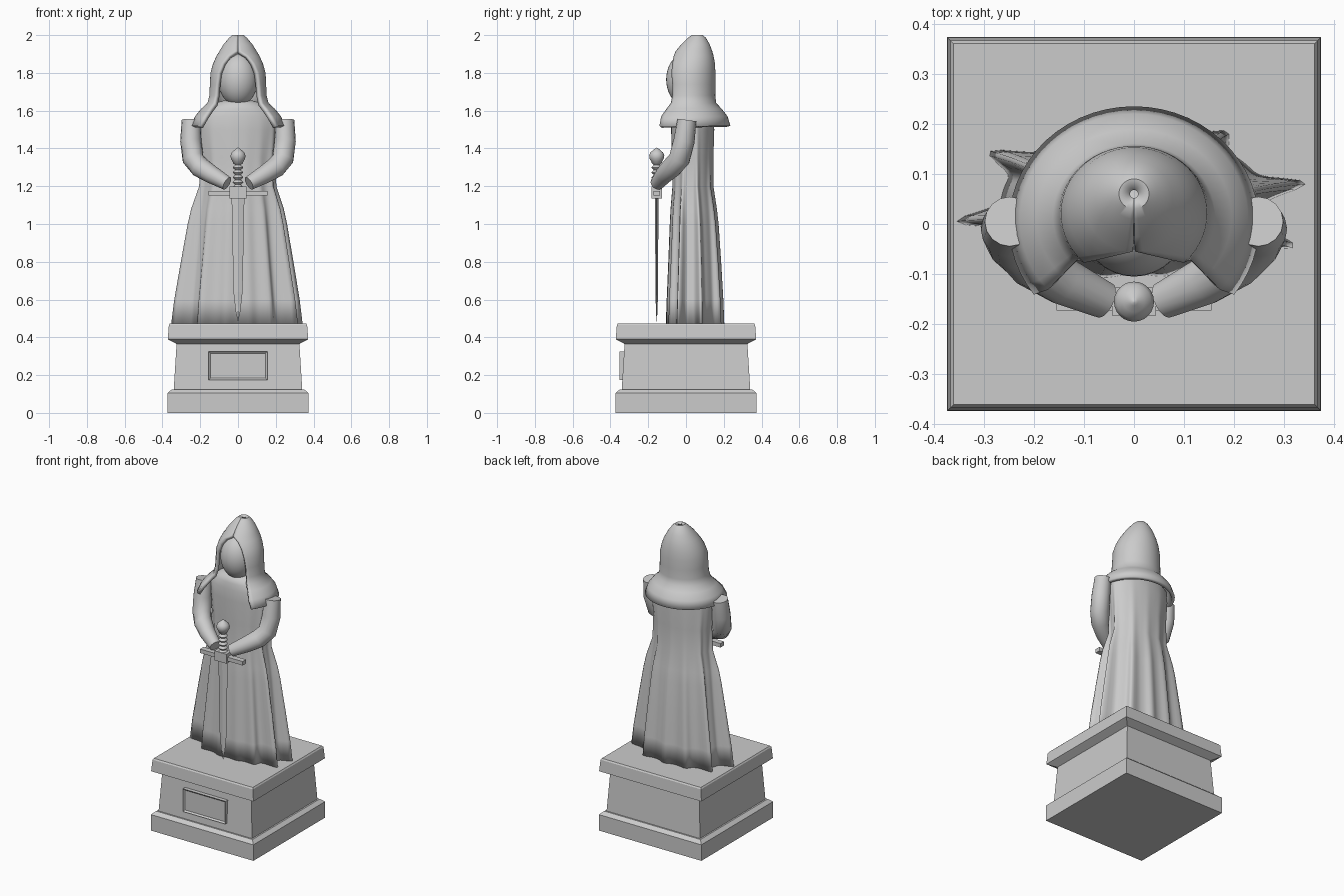
import bpy, bmesh, math
from mathutils import Vector

if "Cube" in bpy.data.objects:
    bpy.data.objects.remove(bpy.data.objects["Cube"], do_unlink=True)

stone = bpy.data.materials.new("grey_stone")
stone.use_nodes = True
GREY = (0.6, 0.6, 0.6, 1)
stone.diffuse_color = GREY
stone.node_tree.nodes["Principled BSDF"].inputs["Base Color"].default_value = GREY


def finish(name, bm, angle=None):
    """Turn a bmesh into a stone object, smooth below the given angle."""
    mesh = bpy.data.meshes.new(name)
    bm.to_mesh(mesh)
    bm.free()
    ob = bpy.data.objects.new(name, mesh)
    bpy.context.collection.objects.link(ob)
    mesh.materials.append(stone)
    if angle:
        bpy.ops.object.select_all(action='DESELECT')
        ob.select_set(True)
        bpy.context.view_layer.objects.active = ob
        bpy.ops.object.shade_smooth_by_angle(angle=math.radians(angle))
    return ob


def loft(name, rings, angle=None, closed=True):
    """Skin counter-clockwise rings from bottom to top."""
    bm = bmesh.new()
    rows = [[bm.verts.new(p) for p in ring] for ring in rings]
    n = len(rows[0])
    for low, high in zip(rows, rows[1:]):
        for j in range(n if closed else n - 1):
            k = (j + 1) % n
            bm.faces.new((low[j], low[k], high[k], high[j]))
    if closed:
        bm.faces.new(rows[0][::-1])
        bm.faces.new(rows[-1])
    return finish(name, bm, angle)


def oval(z, a, b, cy=0, n=24, phase=0):
    turn = [phase + math.tau * i / n for i in range(n)]
    return [(a * math.cos(t), cy + b * math.sin(t), z) for t in turn]


def square(z, half):
    r = half * math.sqrt(2)
    return oval(z, r, r, 0, 4, math.pi / 4)


def box(name, size, centre):
    bm = bmesh.new()
    bmesh.ops.create_cube(bm, size=1)
    bmesh.ops.scale(bm, vec=size, verts=bm.verts)
    bmesh.ops.translate(bm, vec=centre, verts=bm.verts)
    return bm


# Pedestal
loft("pedestal", [square(z, h) for z, h in (
    (0, .373), (.105, .373), (.125, .35), (.125, .34), (.365, .325),
    (.385, .363), (.39, .372), (.465, .366), (.474, .36))])

# Plaque with a raised frame and a recessed panel
bm = box("plaque", (.31, .04, .15), (0, -.332, .25))
front = [f for f in bm.faces if f.normal.y < -.9]
bmesh.ops.inset_region(bm, faces=front, thickness=.014)
bmesh.ops.translate(bm, vec=(0, .009, 0), verts=front[0].verts)
finish("plaque", bm)

# Robe: oval sections with folds that deepen toward the hem (angle, height, width)
FOLDS = [(.21, .32, .11), (-.48, .36, .11), (math.pi + .2, .36, .11),
         (math.pi - .58, .3, .12), (.97, .22, .12), (1.5, .13, .12),
         (2.0, .15, .13), (-.95, .16, .13), (-1.35, .06, .12),
         (-1.8, .08, .13), (-2.3, .18, .14)]


def fold(t):
    total = 0
    for at, height, width in FOLDS:
        d = (t - at + math.pi) % math.tau - math.pi
        total += height * math.exp(-(d / width) ** 2)
    return total


def robe_ring(z, a, b, cy, depth, n=128):
    ring = []
    for i in range(n):
        t = math.tau * i / n
        s = 1 + depth * fold(t)
        ring.append((a * s * math.cos(t), cy + b * s * math.sin(t), z))
    return ring


robe = loft("robe", [robe_ring(*r) for r in (
    (.474, .265, .142, .043, 1), (.6, .255, .138, .043, .97),
    (.8, .235, .13, .042, .87), (1.0, .217, .122, .04, .7),
    (1.08, .208, .117, .038, .6), (1.2, .188, .106, .035, .32),
    (1.35, .192, .108, .035, .16), (1.5, .207, .114, .035, .06),
    (1.57, .205, .112, .035, 0), (1.61, .175, .1, .03, 0),
    (1.64, .125, .085, .025, 0), (1.655, .07, .05, .02, 0))], 180)

# Hood and mantle: one shell, open down the front
def hood_ring(z, a, b, cy, gap, n=40):
    g = math.asin(gap / a)
    start, sweep = -math.pi / 2 + g, math.tau - 2 * g
    turn = [start + sweep * i / n for i in range(n + 1)]
    return [(a * math.cos(t), cy + b * math.sin(t), z) for t in turn]


hood = loft("hood", [hood_ring(*r) for r in (
    (1.52, .25, .235, 0, .2), (1.57, .228, .212, .008, .172),
    (1.61, .195, .175, .014, .145), (1.64, .162, .145, .015, .122),
    (1.68, .152, .137, .018, .114), (1.74, .149, .136, .02, .109),
    (1.8, .146, .135, .021, .1), (1.85, .132, .125, .028, .078),
    (1.89, .114, .11, .036, .045), (1.915, .099, .097, .042, .002),
    (1.95, .077, .076, .05, .001), (1.985, .048, .048, .058, .0005),
    (2.0, .03, .03, .06, 0), (1.997, .008, .008, .06, 0))], 45, closed=False)
shell = hood.modifiers.new("thickness", 'SOLIDIFY')
shell.thickness = .022
shell.offset = -1

# Blank face
bm = bmesh.new()
bmesh.ops.create_uvsphere(bm, u_segments=32, v_segments=20, radius=1)
bmesh.ops.scale(bm, vec=(.105, .105, .14), verts=bm.verts)
bmesh.ops.translate(bm, vec=(0, .0, 1.765), verts=bm.verts)
finish("face", bm, 180)


# Sleeved arms, bent at the elbow so that the wrists meet at the grip
def arm(name, side):
    path = [(.248, .005, 1.55, .05), (.25, -.01, 1.44, .056),
            (.238, -.035, 1.345, .057), (.2, -.075, 1.3, .055),
            (.14, -.115, 1.262, .048), (.058, -.153, 1.215, .037)]
    pts = [Vector((side * x, y, z)) for x, y, z, r in path]
    rings = []
    for i, p in enumerate(pts):
        along = pts[min(i + 1, len(pts) - 1)] - pts[max(i - 1, 0)]
        u = along.cross(Vector((0, 1, 0))).normalized()
        v = along.cross(u).normalized()
        r = path[i][3]
        rings.append([p + r * (u * math.cos(t) + v * math.sin(t))
                      for t in (math.tau * k / 16 for k in range(16))])
    return loft(name, rings, 40)


arm("left_arm", 1)
arm("right_arm", -1)

# Sword: blade, guard, ribbed grip and pointed pommel
SY = -.155
loft("sword_blade", [oval(z, w, d, SY, 4) for z, w, d in (
    (.485, .001, .001), (.54, .013, .004), (.64, .024, .007),
    (1.15, .034, .009))])
finish("sword_crossguard", box("guard", (.31, .036, .026), (0, SY, 1.163)))
finish("sword_guard_block", box("block", (.088, .056, .062), (0, SY, 1.167)))
grip = [oval(1.195 + .13 * i / 30, *[.022 + .006 * math.cos(i * math.tau / 6)] * 2, SY, 16)
        for i in range(31)]
loft("sword_grip", grip, 60)
loft("sword_pommel", [oval(z, r, r, SY, 24) for z, r in (
    (1.315, .014), (1.325, .026), (1.345, .037), (1.362, .04), (1.378, .034),
    (1.39, .021), (1.4, .008), (1.404, .002))], 50)
